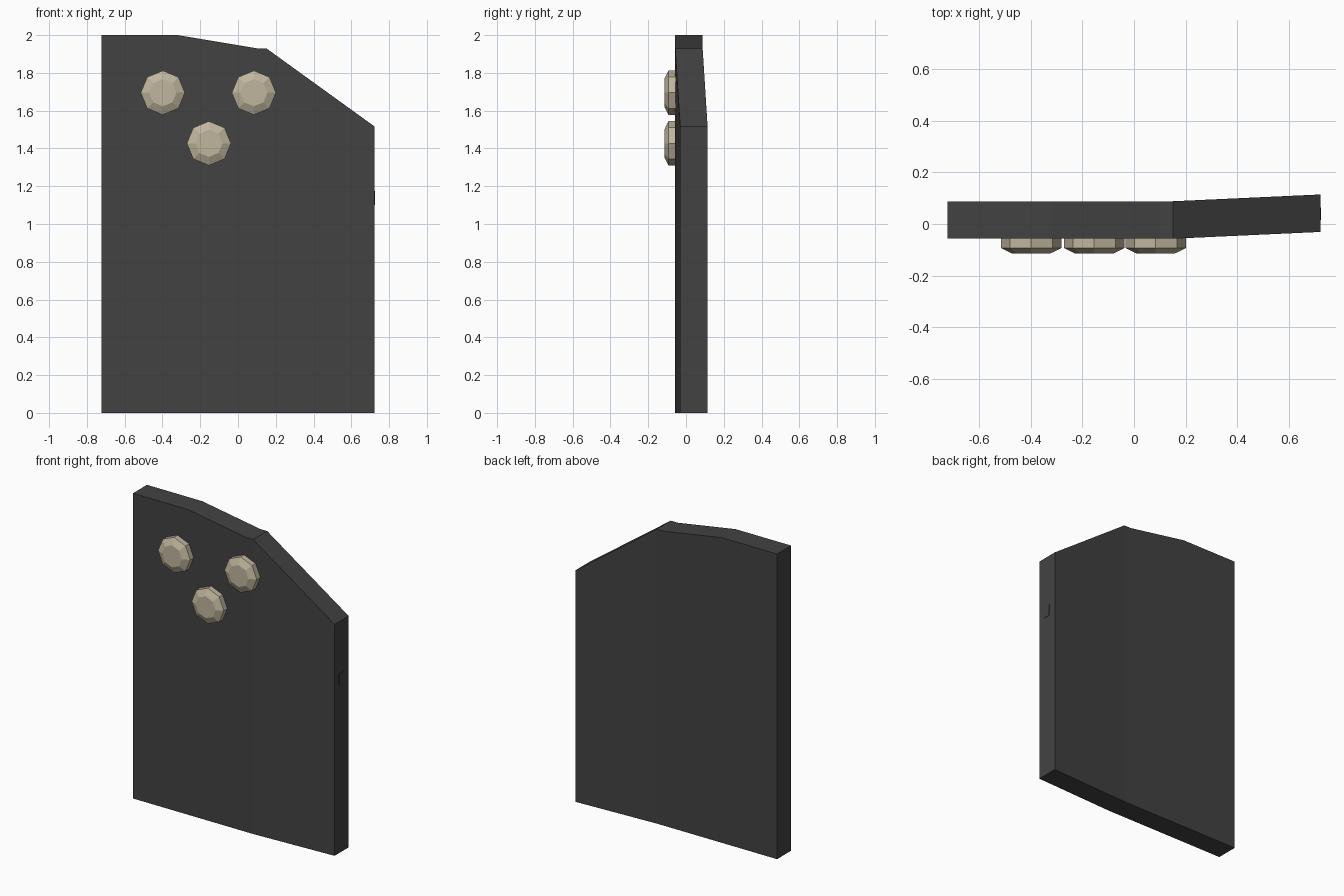
import bpy, bmesh, math

if "Cube" in bpy.data.objects:
    bpy.data.objects.remove(bpy.data.objects["Cube"])


def material(name, rgb):
    m = bpy.data.materials.new(name)
    m.diffuse_color = (*rgb, 1)
    m.use_nodes = True
    m.node_tree.nodes["Principled BSDF"].inputs["Base Color"].default_value = m.diffuse_color
    return m


def add_object(name, bm, mat):
    bmesh.ops.recalc_face_normals(bm, faces=bm.faces[:])
    me = bpy.data.meshes.new(name)
    bm.to_mesh(me)
    bm.free()
    me.materials.append(mat)
    ob = bpy.data.objects.new(name, me)
    bpy.context.collection.objects.link(ob)
    return ob


dark = material("dark_casing", (0.055, 0.055, 0.055))
tan = material("tan_lens", (0.53, 0.47, 0.34))

# Casing: cross-section columns (x, top height), right portion bent slightly back
FRONT, BACK, BEND = -0.057, 0.088, 0.15
columns = [(-0.722, 2.0), (-0.32, 2.0), (0.1, 1.93), (BEND, 1.93), (0.722, 1.517)]
bm = bmesh.new()
rings = []
for x, top in columns:
    dy = max(0, x - BEND) * 0.046
    rings.append([bm.verts.new(p) for p in (
        (x, FRONT + dy, 0), (x, BACK + dy, 0), (x, BACK + dy, top), (x, FRONT + dy, top))])
for a, b in zip(rings, rings[1:]):
    for i in range(4):
        j = (i + 1) % 4
        bm.faces.new((a[i], a[j], b[j], b[i]))
bm.faces.new(rings[0])
bm.faces.new(rings[-1])
add_object("casing", bm, dark)

# Small button on the right edge
bm = bmesh.new()
bmesh.ops.create_cube(bm, size=1)
bmesh.ops.scale(bm, vec=(0.02, 0.048, 0.074), verts=bm.verts)
bmesh.ops.translate(bm, vec=(0.7145, 0.039, 1.138), verts=bm.verts)
add_object("side_button", bm, dark)


# Eight-sided lens with chamfered front
def lens(name, cx, cz):
    bm = bmesh.new()
    rings = []
    for r, y in ((0.117, FRONT + 0.004), (0.117, -0.093), (0.072, -0.115)):
        rings.append([bm.verts.new((cx + r * math.cos(k * math.pi / 4), y,
                                    cz + r * math.sin(k * math.pi / 4))) for k in range(8)])
    for a, b in zip(rings, rings[1:]):
        for i in range(8):
            j = (i + 1) % 8
            bm.faces.new((a[i], a[j], b[j], b[i]))
    bm.faces.new(rings[0])
    bm.faces.new(rings[-1])
    add_object(name, bm, tan)


lens("lens_left", -0.398, 1.695)
lens("lens_right", 0.084, 1.695)
lens("lens_lower", -0.154, 1.427)
